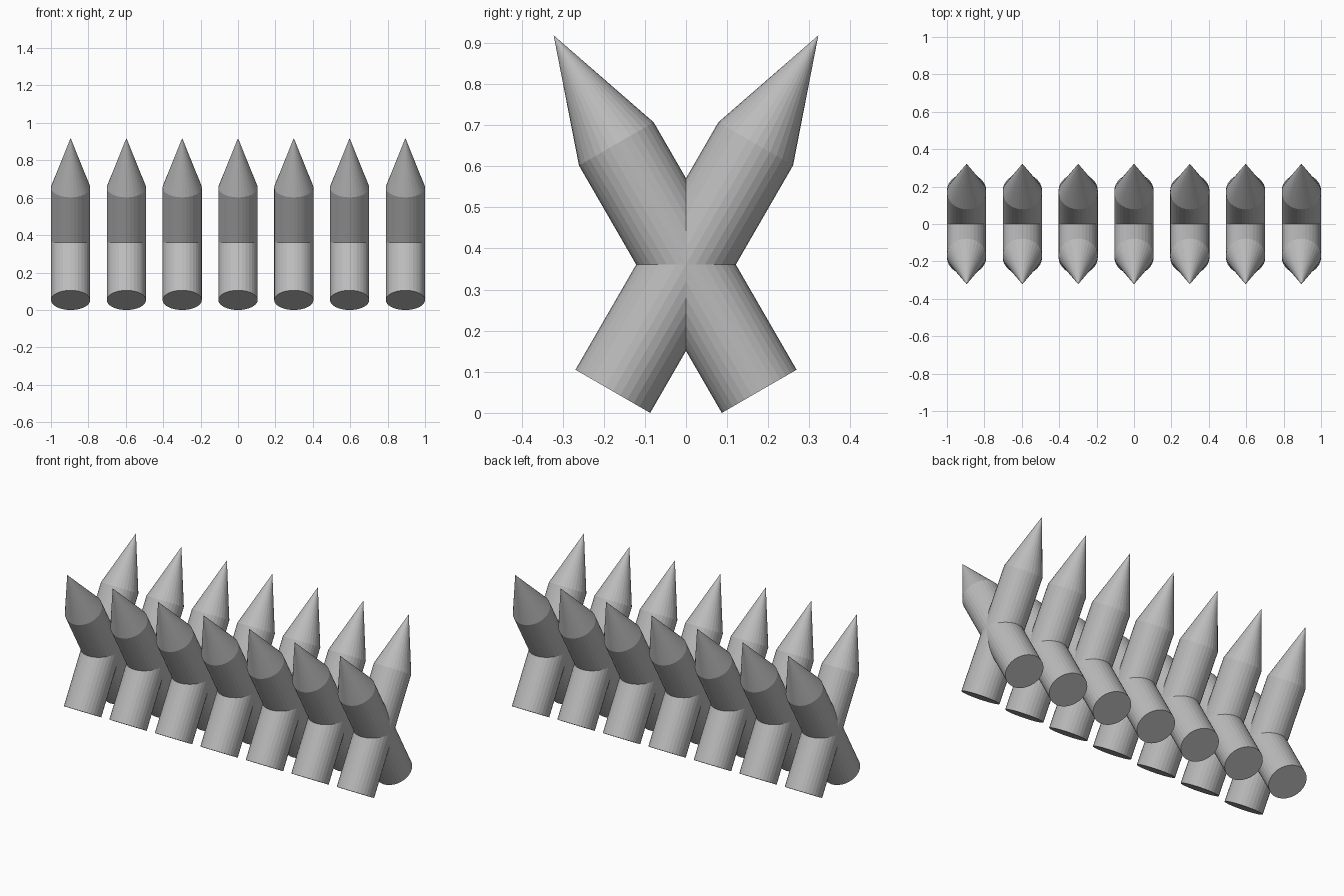
import bpy, bmesh, math
from mathutils import Matrix

if "Cube" in bpy.data.objects:
    bpy.data.objects.remove(bpy.data.objects["Cube"], do_unlink=True)

RADIUS, SHAFT, POINT = 0.105, 0.695, 0.305
TILT = math.radians(30)
SIDES, PAIRS = 32, 7

grey = bpy.data.materials.new("plain grey")
grey.use_nodes = True
colour = (0.5, 0.5, 0.5, 1)
grey.diffuse_color = colour
grey.node_tree.nodes["Principled BSDF"].inputs["Base Color"].default_value = colour


def stake_mesh():
    """Closed post standing on the origin, sharpened to a point."""
    bm = bmesh.new()
    base = bmesh.ops.create_circle(bm, cap_ends=True, segments=SIDES, radius=RADIUS)
    rim = [e for e in bm.edges]
    bmesh.ops.reverse_faces(bm, faces=bm.faces[:])
    # Straight shaft
    shaft = bmesh.ops.extrude_edge_only(bm, edges=rim)["geom"]
    top = [v for v in shaft if isinstance(v, bmesh.types.BMVert)]
    bmesh.ops.translate(bm, verts=top, vec=(0, 0, SHAFT))
    # Sharpened point
    shoulder = [e for e in bm.edges if all(v in top for v in e.verts)]
    cone = bmesh.ops.extrude_edge_only(bm, edges=shoulder)["geom"]
    tip = [v for v in cone if isinstance(v, bmesh.types.BMVert)]
    bmesh.ops.pointmerge(bm, verts=tip, merge_co=(0, 0, SHAFT + POINT))
    bmesh.ops.recalc_face_normals(bm, faces=bm.faces[:])
    mesh = bpy.data.meshes.new("stake")
    bm.to_mesh(mesh)
    bm.free()
    mesh.materials.append(grey)
    return mesh


# Row of crossed pairs, each leaning opposite ways
mesh = stake_mesh()
foot_y = 0.178
foot_z = RADIUS * math.sin(TILT)
for i in range(PAIRS):
    x = (1 - RADIUS) * (2 * i / (PAIRS - 1) - 1)
    for name, side in (("front_foot_stake", -1), ("back_foot_stake", 1)):
        stake = bpy.data.objects.new(f"{name}_{i + 1}", mesh)
        stake.matrix_world = (Matrix.Translation((x, side * foot_y, foot_z))
                              @ Matrix.Rotation(side * TILT, 4, "X"))
        bpy.context.collection.objects.link(stake)
